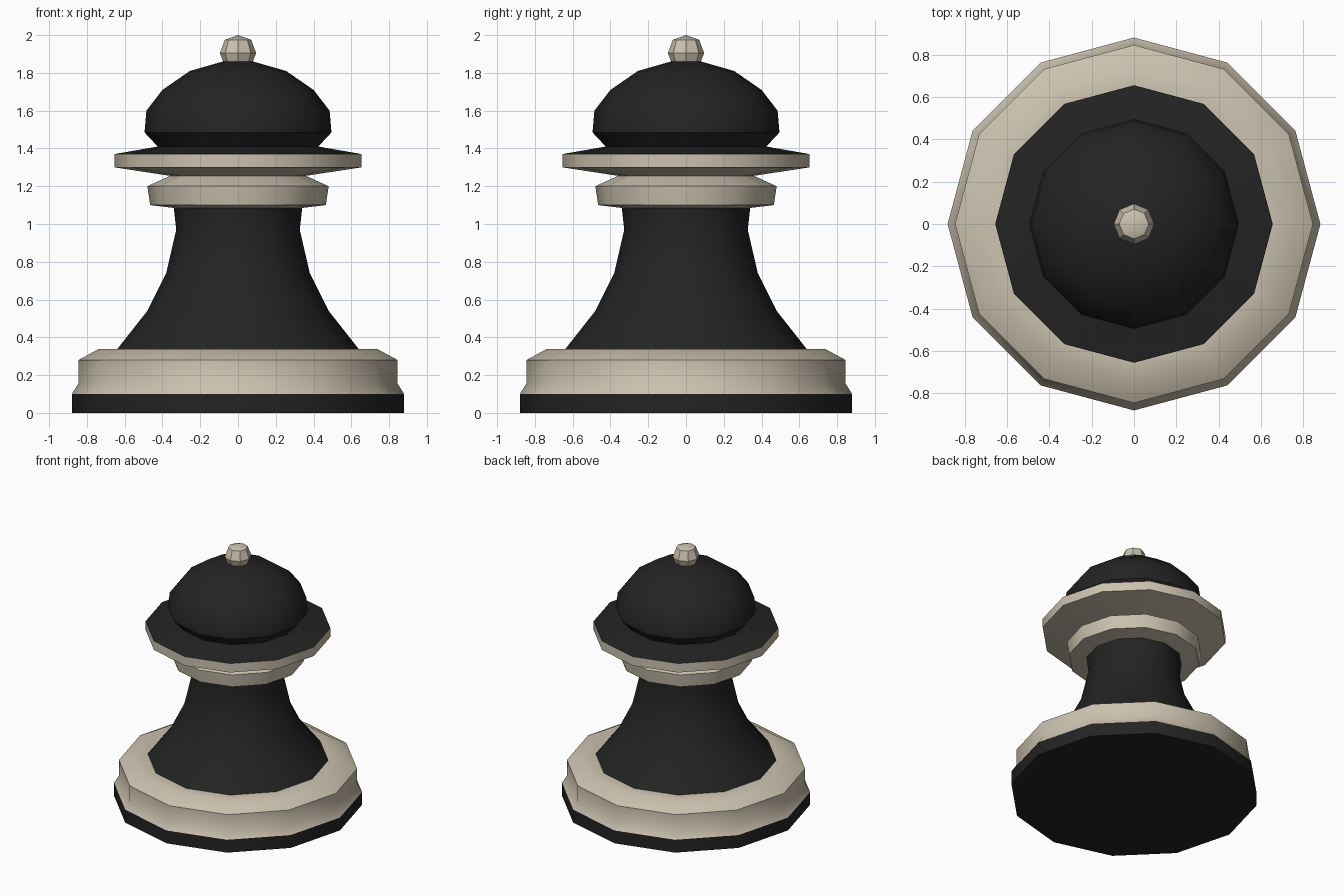
import bpy, bmesh, math

if "Cube" in bpy.data.objects:
    bpy.data.objects.remove(bpy.data.objects["Cube"])


def material(name, rgb):
    m = bpy.data.materials.new(name)
    m.diffuse_color = (*rgb, 1)
    m.use_nodes = True
    m.node_tree.nodes["Principled BSDF"].inputs["Base Color"].default_value = m.diffuse_color
    return m


black = material("soft black", (0.017, 0.017, 0.017))
cream = material("warm cream", (0.60, 0.54, 0.43))


def lathe(name, profile, mat, sides=12):
    """Revolve (radius, height) points round z; zero radius makes a pole."""
    bm = bmesh.new()
    rings = []
    for r, z in profile:
        if r == 0:
            rings.append([bm.verts.new((0, 0, z))] * sides)
        else:
            rings.append([bm.verts.new((r * math.cos(math.tau * i / sides),
                                        r * math.sin(math.tau * i / sides), z))
                          for i in range(sides)])
    for lo, hi in zip(rings, rings[1:]):
        for i in range(sides):
            j = (i + 1) % sides
            corners = dict.fromkeys((lo[i], lo[j], hi[j], hi[i]))
            bm.faces.new(list(corners))
    mesh = bpy.data.meshes.new(name)
    bm.to_mesh(mesh)
    bm.free()
    mesh.materials.append(mat)
    ob = bpy.data.objects.new(name, mesh)
    bpy.context.collection.objects.link(ob)
    bpy.ops.object.select_all(action='DESELECT')
    ob.select_set(True)
    bpy.context.view_layer.objects.active = ob
    bpy.ops.object.shade_smooth_by_angle(angle=math.radians(33))
    return ob


# Base: black foot and cream plinth
lathe("foot", [(0, 0), (0.88, 0), (0.88, 0.10)], black)
lathe("plinth", [(0.88, 0.10), (0.845, 0.155), (0.845, 0.28),
                 (0.74, 0.337), (0.64, 0.337)], cream)

# Flared stem
lathe("stem", [(0.64, 0.337), (0.48, 0.54), (0.38, 0.74),
               (0.327, 0.97), (0.34, 1.085)], black)

# Lower collar and wide disc
lathe("collar", [(0.34, 1.085), (0.465, 1.10), (0.48, 1.20),
                 (0.36, 1.255)], cream)
lathe("disc", [(0.36, 1.255), (0.655, 1.30), (0.655, 1.37)], cream)

# Head: sloping disc top and dome
lathe("disc_top", [(0.655, 1.37), (0.425, 1.41)], black)
lathe("dome", [(0.425, 1.41), (0.495, 1.485), (0.485, 1.60), (0.40, 1.71),
               (0.255, 1.81), (0.08, 1.86), (0, 1.865)], black)

# Faceted knob on top
lathe("knob", [(0.075, 1.85), (0.096, 1.905), (0.07, 1.975), (0, 2.0)],
      cream, 8)
